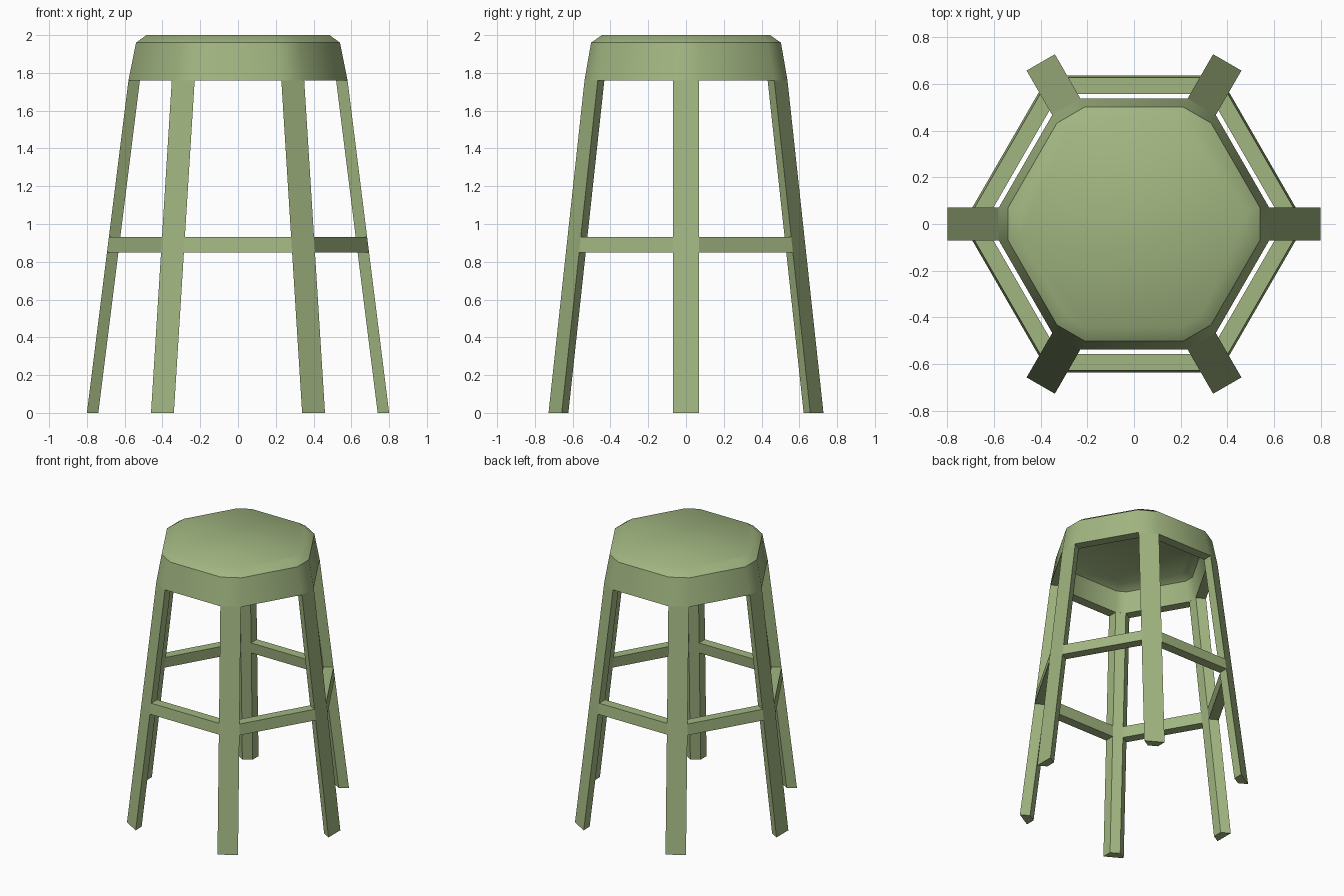
import bpy, bmesh
from math import cos, sin, radians
from mathutils import Vector

if "Cube" in bpy.data.objects:
    bpy.data.objects.remove(bpy.data.objects["Cube"])

W = 0.07            # half width of a leg's outer face
T = 0.07            # material thickness, measured square to the hexagon sides
LEG_TOP = 1.76

mat = bpy.data.materials.new("green_paint")
mat.diffuse_color = (0.36, 0.47, 0.22, 1)
mat.use_nodes = True
mat.node_tree.nodes["Principled BSDF"].inputs["Base Color"].default_value = mat.diffuse_color


def polar(k, r, w, z):
    """Point at radius r and sideways offset w, turned to leg k."""
    a = radians(60 * k)
    return Vector((r * cos(a) - w * sin(a), r * sin(a) + w * cos(a), z))


def corner(k, side, z, inner=False):
    """Corner of leg k's cross-section at height z (side is -1 or +1)."""
    r = 0.8 - 0.22 * z / LEG_TOP
    if inner:
        return polar(k, r - T * cos(radians(30)), side * (W - T * 0.5), z)
    return polar(k, r, side * W, z)


def make(name, rings, caps, skip=lambda level, i: False):
    """Loft between rings of points; caps lists the rings that get closed."""
    bm = bmesh.new()
    loops = [[bm.verts.new(p) for p in ring] for ring in rings]
    n = len(loops[0])
    for level, (a, b) in enumerate(zip(loops, loops[1:])):
        for i in range(n):
            if not skip(level, i):
                j = (i + 1) % n
                bm.faces.new((a[i], a[j], b[j], b[i]))
    for c in caps:
        bm.faces.new(loops[c])
    bmesh.ops.recalc_face_normals(bm, faces=bm.faces)
    # make sure the shell faces outward (the lowest or outermost face decides)
    centre = sum((v.co for v in bm.verts), Vector()) / len(bm.verts)
    f = max(bm.faces, key=lambda f: (f.calc_center_median() - centre).length)
    if f.normal.dot(f.calc_center_median() - centre) < 0:
        bmesh.ops.reverse_faces(bm, faces=bm.faces)
    me = bpy.data.meshes.new(name)
    bm.to_mesh(me)
    bm.free()
    me.materials.append(mat)
    ob = bpy.data.objects.new(name, me)
    bpy.context.collection.objects.link(ob)
    bpy.ops.object.select_all(action='DESELECT')
    ob.select_set(True)
    bpy.context.view_layer.objects.active = ob
    bpy.ops.object.shade_smooth_by_angle(angle=radians(35))
    return ob


# Seat: hollow twelve-sided cap, from the inner ceiling round to the top
profile = [(0.44, 0.02, 1.94), (0.489, 0.035, 1.91), (0.519, 0.035, LEG_TOP),
           (0.58, W, LEG_TOP), (0.54, W, 1.96), (0.485, 0.05, 2.0)]
seat_rings = [[polar(k, r, s * w, z) for k in range(6) for s in (-1, 1)]
              for r, w, z in profile]
# rim stays open where the legs join it
make("seat", seat_rings, (0, -1), lambda level, i: level == 2 and i % 2 == 0)

for k in range(6):
    # Legs: tapered-section posts leaning outward to the floor
    make(f"leg_{k + 1}",
         [[corner(k, -1, z), corner(k, 1, z),
           corner(k, 1, z, True), corner(k, -1, z, True)] for z in (0, LEG_TOP)],
         (0,))

    # Footrest rails: flush with the legs, between neighbours
    make(f"footrest_rail_{k + 1}",
         [[corner(leg, s, 0.85), corner(leg, s, 0.93),
           corner(leg, s, 0.93, True), corner(leg, s, 0.85, True)]
          for leg, s in ((k, 1), (k + 1, -1))],
         ())
